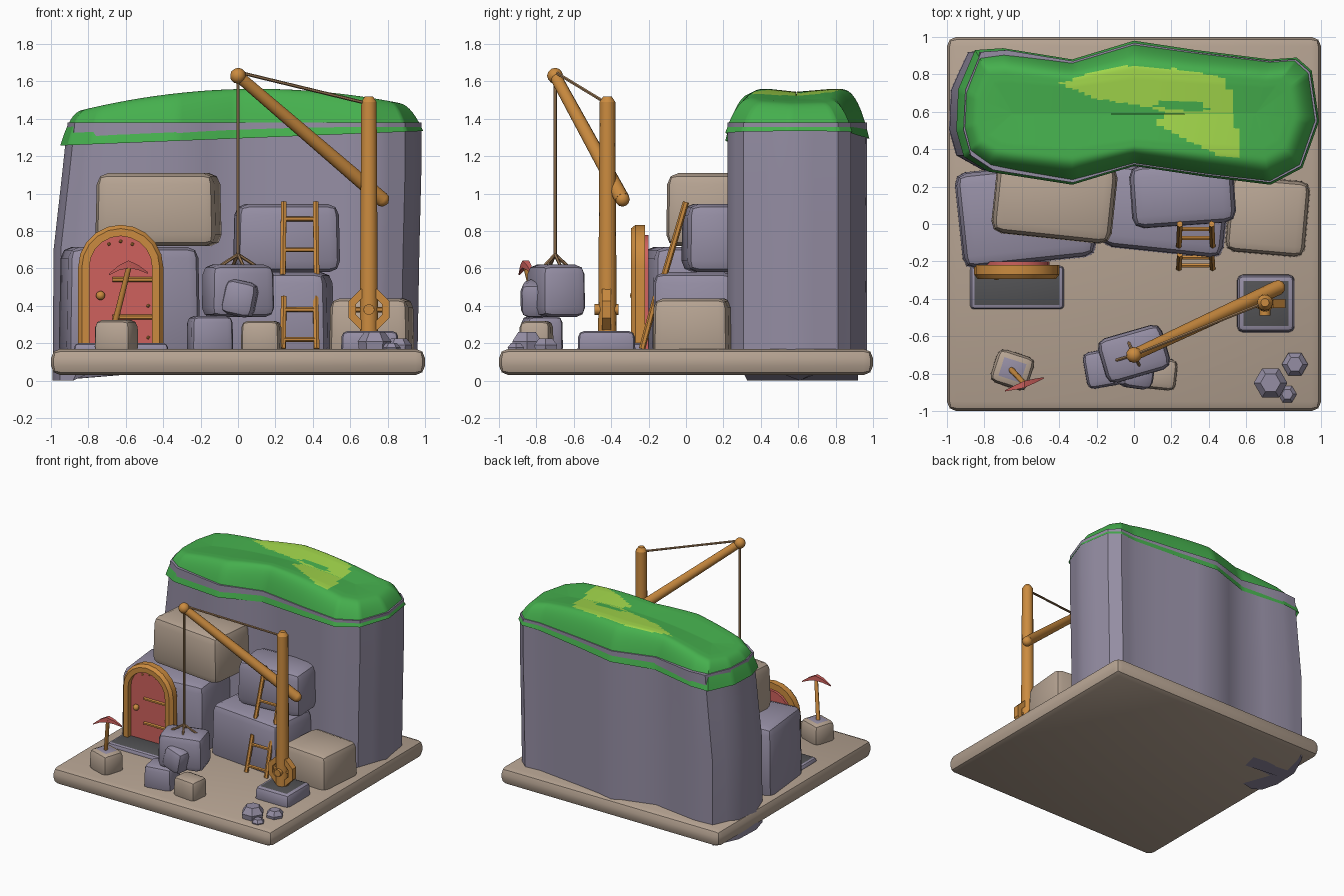
import bpy, bmesh, math
from mathutils import Vector, Matrix

if "Cube" in bpy.data.objects:
    bpy.data.objects.remove(bpy.data.objects["Cube"])


def mat(name, r, g, b):
    m = bpy.data.materials.new(name)
    m.diffuse_color = (r, g, b, 1)
    m.use_nodes = True
    m.node_tree.nodes["Principled BSDF"].inputs["Base Color"].default_value = m.diffuse_color
    return m


STONE = mat("purple stone", 0.30, 0.27, 0.37)
TAN = mat("tan stone", 0.47, 0.37, 0.29)
GRASS = mat("grass green", 0.06, 0.43, 0.075)
LIME = mat("light grass", 0.36, 0.68, 0.07)
WOOD = mat("orange wood", 0.60, 0.26, 0.05)
RED = mat("red", 0.62, 0.12, 0.11)
DARK = mat("dark slate", 0.085, 0.085, 0.09)
ROPE = mat("rope", 0.36, 0.21, 0.10)


def finish(bm, name, mats, rule=None, angle=32):
    bmesh.ops.recalc_face_normals(bm, faces=bm.faces[:])
    bm.normal_update()
    if rule:
        for f in bm.faces:
            f.material_index = int(rule(f))
    me = bpy.data.meshes.new(name)
    bm.to_mesh(me)
    bm.free()
    for m in mats:
        me.materials.append(m)
    me.shade_smooth()
    me.set_sharp_from_angle(angle=math.radians(angle))
    ob = bpy.data.objects.new(name, me)
    bpy.context.collection.objects.link(ob)
    return ob


def block(name, mats, x, y, z0, z1, sx, sy, rot=0, bev=0.05, seg=2, taper=0.97, rule=None, tilt=0):
    """Bevelled stone block standing between z0 and z1."""
    bm = bmesh.new()
    bmesh.ops.create_cube(bm, size=1)
    for v in bm.verts:
        k = taper if v.co.z > 0 else 1
        v.co = Vector((v.co.x * sx * k, v.co.y * sy * k, v.co.z * (z1 - z0)))
    bmesh.ops.bevel(bm, geom=bm.edges[:], offset=bev, segments=seg, profile=0.5, affect='EDGES')
    m = Matrix.Translation((x, y, (z0 + z1) / 2)) @ Matrix.Rotation(math.radians(rot), 4, 'Z') \
        @ Matrix.Rotation(math.radians(tilt), 4, 'Y')
    bmesh.ops.transform(bm, matrix=m, verts=bm.verts[:])
    return finish(bm, name, mats, rule)


def rod(name, m, a, b, r1, r2=None, n=12):
    """Round bar between two points."""
    a, b = Vector(a), Vector(b)
    d = b - a
    bm = bmesh.new()
    bmesh.ops.create_cone(bm, cap_ends=True, segments=n, radius1=r1, radius2=r1 if r2 is None else r2,
                          depth=d.length)
    rot = d.to_track_quat('Z', 'Y').to_matrix().to_4x4()
    bmesh.ops.transform(bm, matrix=Matrix.Translation((a + b) / 2) @ rot, verts=bm.verts[:])
    return finish(bm, name, [m], angle=50)


def ball(name, m, p, r, sub=2):
    bm = bmesh.new()
    bmesh.ops.create_icosphere(bm, subdivisions=sub, radius=r, matrix=Matrix.Translation(p))
    return finish(bm, name, [m], angle=40)


def loft(name, mats, rings, loop=False, rule=None, angle=32):
    """Skin closed rings one after another, capped or looped."""
    bm = bmesh.new()
    vs = [[bm.verts.new(p) for p in r] for r in rings]
    n = len(vs[0])
    pairs = list(zip(vs, vs[1:])) + ([(vs[-1], vs[0])] if loop else [])
    for a, b in pairs:
        for i in range(n):
            j = (i + 1) % n
            bm.faces.new((a[i], a[j], b[j], b[i]))
    if not loop:
        bm.faces.new(vs[0])
        bm.faces.new(vs[-1])
    bmesh.ops.remove_doubles(bm, verts=bm.verts[:], dist=0.0005)
    return finish(bm, name, mats, rule, angle)


def inside(x, y, poly):
    c = False
    for (x1, y1), (x2, y2) in zip(poly, poly[1:] + poly[:1]):
        if (y1 > y) != (y2 > y) and x < (x2 - x1) * (y - y1) / (y2 - y1) + x1:
            c = not c
    return c


# ground slab
block("ground_slab", [TAN], 0, 0, 0.03, 0.17, 2, 2, bev=0.05, seg=2, taper=1)

# cliff and grass share one plan outline
plan = [(-0.91, 0.36), (-0.78, 0.28), (-0.33, 0.21), (0, 0.31), (0.4, 0.25), (0.73, 0.21), (0.9, 0.3),
        (0.99, 0.55), (0.95, 0.82), (0.87, 0.89), (0.73, 0.88), (0.33, 0.93), (0, 0.98), (-0.33, 0.88),
        (-0.7, 0.94), (-0.85, 0.93), (-0.94, 0.72), (-0.95, 0.5)]


def dense(k):
    out = []
    for p, q in zip(plan, plan[1:] + plan[:1]):
        out += [(p[0] + (q[0] - p[0]) * i / k, p[1] + (q[1] - p[1]) * i / k) for i in range(k)]
    return out


def shrink(p, t):
    c = Vector((max(-0.65, min(0.65, p[0])), 0.59))
    return c + (Vector(p) - c) * t


def cliff_ring(z, left, right):
    pts = []
    for p in dense(2):
        q = shrink(p, 0.97)
        x = q.x + (left if q.x < 0 else right) * min(1, (q.x / 0.9) ** 2)
        low = 0.0 if q.x < -0.8 else 0.14
        pts.append((x, q.y, max(z, low)))
    return pts


loft("cliff", [STONE], [cliff_ring(0, -0.05, -0.02), cliff_ring(0.7, -0.045, -0.01),
                        cliff_ring(1.1, 0.0, 0.0), cliff_ring(1.38, 0.03, 0.0)], angle=40)


def grass_ring(t):
    u = min(1, (1 - t) / 0.4)
    f = (1 - (1 - u) ** 2.5) * (1 - 0.12 * max(0, 0.5 - t))
    pts = []
    for p in dense(10):
        q = shrink(p, t)
        zb = 1.295 + 0.04 * q.x
        top = 1.56 - 0.13 * (q.x - 0.1) ** 2
        pts.append((q.x, q.y, zb + (top - zb) * f))
    return pts


patch = [(-0.4, 0.75), (-0.2, 0.82), (0.0, 0.85), (0.22, 0.83), (0.5, 0.78), (0.54, 0.55), (0.58, 0.35),
         (0.46, 0.36), (0.12, 0.53), (0.17, 0.6), (0.0, 0.64), (-0.2, 0.67)]
hole = [(0.1, 0.63), (0.14, 0.66), (0.36, 0.65), (0.4, 0.61), (0.3, 0.6)]


def is_lime(f):
    c = f.calc_center_median()
    return inside(c.x, c.y, patch) and not inside(c.x, c.y, hole) and c.z > 1.4


under = [(shrink(p, 0.93).x, shrink(p, 0.93).y, 1.33 + 0.04 * p[0]) for p in dense(10)]
loft("grass_cap", [GRASS, LIME], [under] + [grass_ring(1 - i / 32) for i in range(32)] + [grass_ring(0.005)],
     rule=is_lime, angle=45)

# stacked boulders in front of the cliff
block("boulder_door", [STONE], -0.58, 0.05, 0.12, 0.715, 0.72, 0.52, 6, 0.06)
block("boulder_top_left", [TAN], -0.425, 0.13, 0.72, 1.11, 0.65, 0.42, -6, 0.06)
block("boulder_top_right", [STONE], 0.26, 0.16, 0.58, 0.945, 0.56, 0.34, 4, 0.06)
block("boulder_middle", [STONE], 0.17, 0.07, 0.12, 0.58, 0.66, 0.45, -6, 0.06)
block("boulder_right", [TAN], 0.715, 0.04, 0.12, 0.44, 0.43, 0.41, -5, 0.05)

# small loose stones and the pick stand, whose flat top is purple
top_face = lambda f: f.normal.z > 0.95
block("loose_stone_purple", [STONE], -0.15, -0.77, 0.14, 0.345, 0.23, 0.2, 10, 0.035)
block("loose_stone_tan", [TAN], 0.125, -0.8, 0.14, 0.32, 0.21, 0.17, -6, 0.035)
block("pick_stone", [TAN, STONE], -0.65, -0.78, 0.14, 0.325, 0.21, 0.19, -18, 0.04, rule=top_face)
for i, (x, y, r, h) in enumerate([(0.73, -0.85, 0.09, 0.26), (0.86, -0.75, 0.07, 0.225), (0.82, -0.91, 0.05, 0.2)]):
    ring = lambda k, z: [(x + r * k * math.cos(a * math.pi / 3), y + r * k * math.sin(a * math.pi / 3), z)
                         for a in range(6)]
    loft(f"pebble_{i}", [STONE], [ring(0.9, 0.15), ring(1, 0.15 + (h - 0.15) * 0.55), ring(0.6, h)], angle=20)

# crane: footing, post, boom, ropes, load
block("crane_footing", [STONE, DARK], 0.705, -0.425, 0.14, 0.265, 0.31, 0.31, 0, 0.03, rule=top_face)
rod("crane_post", WOOD, (0.7, -0.42, 0.2), (0.7, -0.42, 1.49), 0.05, 0.042, 14)
rod("post_cap", WOOD, (0.7, -0.42, 1.49), (0.7, -0.42, 1.52), 0.042, 0.022, 14)
tip, foot = Vector((0, -0.7, 1.63)), Vector((0.77, -0.34, 0.97))
rod("crane_boom", WOOD, foot, tip, 0.04, 0.032, 12)
ball("boom_foot", WOOD, foot, 0.04)
ball("boom_tip", WOOD, tip, 0.043)
rod("stay_rope", ROPE, tip + Vector((0, 0, 0.02)), (0.7, -0.42, 1.48), 0.009, n=6)
rod("lift_rope", ROPE, tip, (0, -0.7, 0.67), 0.009, n=6)
for i, (dx, dy) in enumerate([(-0.1, -0.03), (0.1, 0.03), (0.03, -0.06), (-0.03, 0.07)]):
    rod(f"sling_{i}", ROPE, (0, -0.7, 0.675), (dx, -0.7 + dy, 0.61), 0.009, n=6)
block("hanging_stone", [STONE], 0, -0.695, 0.34, 0.62, 0.36, 0.25, 16, 0.05)
block("hanging_stone_bump", [STONE], 0.01, -0.8, 0.345, 0.535, 0.18, 0.16, -8, 0.045, tilt=12)

# winch wheel
sec = [(0.118, -0.025), (0.118, 0.025), (0.075, 0.025), (0.075, -0.025)]
loft("winch_wheel", [WOOD], [[(0.7 + r * math.cos(a), -0.425 + y, 0.38 + r * math.sin(a)) for r, y in sec]
                             for a in [(k + 0.5) * math.pi / 4 for k in range(8)]], loop=True, angle=20)
rod("winch_hub", WOOD, (0.7, -0.49, 0.38), (0.7, -0.36, 0.38), 0.03, n=8)
rod("winch_spoke", WOOD, (0.61, -0.425, 0.38), (0.79, -0.425, 0.38), 0.015, n=6)

# arched door
CX, CZ = -0.627, 0.605


def arch(r, y):
    arc = [(CX - r * math.cos(k * math.pi / 10), y, CZ + r * math.sin(k * math.pi / 10)) for k in range(11)]
    return [(CX - r, y, 0.16)] + arc + [(CX + r, y, 0.16)]


cols = [arch(r, y) for r, y in [(0.228, -0.22), (0.228, -0.27), (0.208, -0.295), (0.168, -0.295), (0.168, -0.22)]]
loft("door_frame", [WOOD], [list(s) for s in zip(*cols)], angle=25)
loft("door_panel", [RED], [arch(0.175, -0.255), arch(0.175, -0.2)])
for z in (0.54, 0.34):
    rod(f"door_strap_{z}", WOOD, (-0.67, -0.26, z), (-0.455, -0.26, z), 0.013, n=6)
ball("door_knob", WOOD, (-0.735, -0.275, 0.455), 0.025)
for i, (x, z) in enumerate([(-0.69, 0.73), (-0.627, 0.745), (-0.565, 0.73), (-0.48, 0.4), (-0.48, 0.23)]):
    ball(f"door_nail_{i}", WOOD, (x, -0.255, z), 0.01, 1)
block("door_step", [STONE, DARK], -0.625, -0.34, 0.14, 0.2, 0.51, 0.235, 0, 0.02, rule=top_face)

# two ladders
for name, y0, z0, y1, z1, rungs in [("upper", -0.115, 0.565, 0.0, 0.955, (0.7, 0.865)),
                                    ("lower", -0.235, 0.17, -0.16, 0.45, (0.22, 0.38))]:
    for s, lean in ((-1, 0.01), (1, 0.005)):
        rod(f"{name}_ladder_rail_{s}", WOOD, (0.33 + s * 0.09, y0, z0), (0.33 + s * 0.085, y1, z1), 0.017, n=6)
    for z in rungs:
        y = y0 + (y1 - y0) * (z - z0) / (z1 - z0)
        rod(f"{name}_ladder_rung_{z}", WOOD, (0.235, y, z), (0.425, y, z), 0.013, n=6)

# pickaxe
rod("pick_handle", WOOD, (-0.66, -0.775, 0.3), (-0.58, -0.86, 0.62), 0.016, 0.014, 8)
head = []
for s, z, w, h in [(-1, 0.568, 0.003, 0.004), (-0.5, 0.603, 0.012, 0.013), (0, 0.622, 0.018, 0.02),
                   (0.5, 0.605, 0.012, 0.013), (1, 0.575, 0.003, 0.004)]:
    x, y = -0.585 + 0.105 * s, -0.857 + 0.035 * s
    head.append([(x, y - w, z - h), (x, y + w, z - h), (x, y + w, z + h), (x, y - w, z + h)])
loft("pick_head", [RED], head, angle=25)
